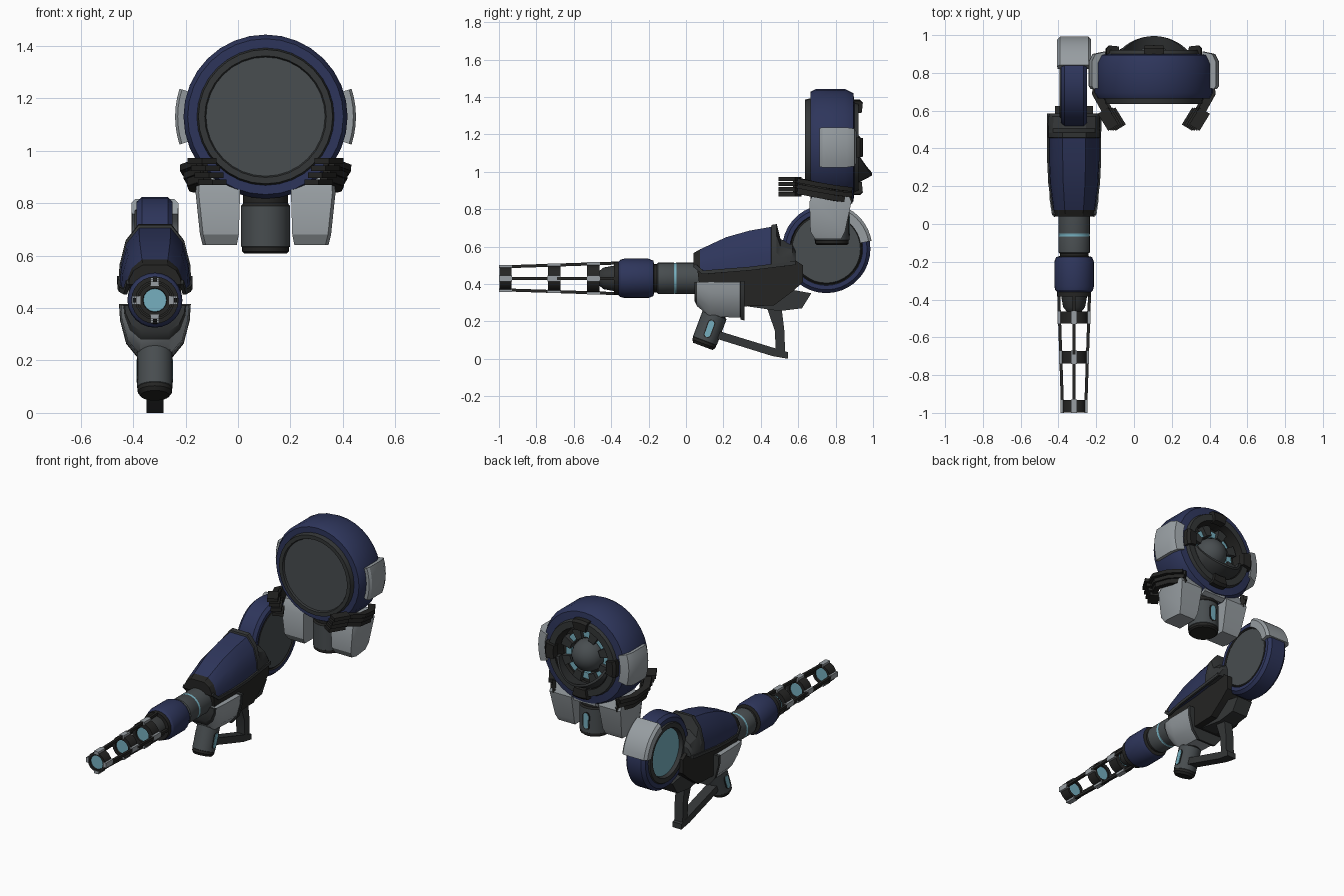
import bpy, bmesh
from math import cos, sin, pi, radians
from mathutils import Vector, Matrix

if "Cube" in bpy.data.objects:
    bpy.data.objects.remove(bpy.data.objects["Cube"])

COLOURS = {
    "navy": (.027, .036, .105), "grey": (.065, .075, .08), "charcoal": (.034, .037, .038),
    "black": (.018, .018, .017), "light_grey": (.31, .34, .36), "cyan": (.18, .43, .52)}
MATS = {}
for key, rgb in COLOURS.items():
    m = bpy.data.materials.new(key)
    m.use_nodes = True
    m.diffuse_color = (*rgb, 1)
    m.node_tree.nodes["Principled BSDF"].inputs["Base Color"].default_value = (*rgb, 1)
    MATS[key] = m
made = []


def build(name, verts, faces, mats):
    """Mesh object from points, faces and one colour name per face."""
    bm = bmesh.new()
    vs = [bm.verts.new(v) for v in verts]
    names = list(dict.fromkeys(mats))
    for f, c in zip(faces, mats):
        bm.faces.new([vs[i] for i in f]).material_index = names.index(c)
    bmesh.ops.remove_doubles(bm, verts=bm.verts, dist=1e-5)
    bmesh.ops.recalc_face_normals(bm, faces=bm.faces)
    me = bpy.data.meshes.new(name)
    bm.to_mesh(me)
    bm.free()
    for c in names:
        me.materials.append(MATS[c])
    ob = bpy.data.objects.new(name, me)
    bpy.context.collection.objects.link(ob)
    made.append(ob)
    return ob


def place(axis, u, v, a):
    return {"X": (a, u, v), "Y": (u, a, v), "Z": (u, v, a)}[axis]


def lathe(name, prof, centre, axis, segs=32, arc=None):
    """Spin (radius, along, colour) points; an arc in degrees makes a closed, capped piece."""
    t0, t1 = (radians(a) for a in arc) if arc else (0, 2 * pi)
    n, rows = len(prof), segs + 1 if arc else segs
    verts = []
    for i in range(rows):
        t = t0 + (t1 - t0) * i / segs
        verts += [Vector(place(axis, r * cos(t), r * sin(t), a)) + Vector(centre) for r, a, _ in prof]
    faces, mats = [], []
    for i in range(segs):
        j = (i + 1) % rows
        for k in range(n if arc else n - 1):
            l = (k + 1) % n
            faces.append((i * n + k, i * n + l, j * n + l, j * n + k))
            mats.append(prof[k][2])
    if arc:
        faces += [tuple(range(n)), tuple(range(segs * n, segs * n + n))]
        mats += [prof[0][2]] * 2
    return build(name, verts, faces, mats)


def loft(name, sections, mats):
    """Join equal rings of points; one colour per span."""
    n = len(sections[0])
    verts = [p for s in sections for p in s]
    faces = [tuple(range(n)), tuple(range(len(verts) - n, len(verts)))]
    cols = [mats[0], mats[-1]]
    for i, c in enumerate(mats):
        for k in range(n):
            l = (k + 1) % n
            faces.append((i * n + k, i * n + l, i * n + n + l, i * n + n + k))
            cols.append(c)
    return build(name, verts, faces, cols)


def prism(name, pts, a0, a1, mat, axis="X"):
    return loft(name, [[place(axis, u, v, a) for u, v in pts] for a in (a0, a1)], [mat])


def capsule(u, v, r, half, tilt=0):
    pts = [(r * cos(i * pi / 6), r * sin(i * pi / 6) + (half if i <= 6 else -half)) for i in range(13)]
    c, s = cos(tilt), sin(tilt)
    return [(u + c * a + s * b, v - s * a + c * b) for a, b in pts]


def sweep(name, path, w, h, mat):
    """Rectangular strip along a path, w sideways and h vertical half sizes."""
    secs = []
    for i, p in enumerate(path):
        d = Vector(path[min(i + 1, len(path) - 1)]) - Vector(path[max(i - 1, 0)])
        side = d.cross(Vector((0, 0, 1))).normalized()
        up = side.cross(d).normalized()
        secs.append([Vector(p) + side * a * w + up * b * h for a, b in ((-1, -1), (1, -1), (1, 1), (-1, 1))])
    return loft(name, secs, [mat] * (len(path) - 1))


def shell(name, stations, mats):
    """Arched shell along y from (y, edge z, crown z, half width)."""
    arch = ((1, 0), (.97, .3), (.8, .72), (.45, 1))
    arch += tuple((-a, b) for a, b in reversed(arch))
    return loft(name, [[(GX + a * w, y, z0 + b * (z1 - z0)) for a, b in arch]
                       for y, z0, z1, w in stations], mats)


GX, GZ = -.317, .43

# Barrel
lathe("barrel", [(0, -.49, "charcoal"), (.03, -.475, "charcoal"), (.058, -.44, "charcoal"),
                 (.068, -.385, "black"), (.09, -.385, "black"), (.09, -.36, "navy"), (.1, -.35, "navy"),
                 (.105, -.33, "navy"), (.105, -.2, "navy"), (.095, -.175, "black"), (.076, -.17, "black"),
                 (.076, -.155, "grey"), (.084, -.15, "grey"), (.084, -.065, "cyan"),
                 (.082, -.06, "cyan"), (.084, -.05, "grey"), (.084, .07, "grey"), (0, .1, "grey")],
      (GX, 0, GZ), "Y", 24)

# Muzzle cage: rings, glowing cores, rods and clips
for y, r in ((-.965, .062), (-.705, .068), (-.495, .075)):
    lathe("cage_ring", [(0, y - .025, "cyan"), (.044, y - .025, "black"), (.046, y - .033, "black"),
                        (r, y - .033, "black"), (r, y + .033, "black"), (.046, y + .033, "black"),
                        (.044, y + .025, "cyan"), (0, y + .025, "cyan")], (GX, 0, GZ), "Y", 16)
for k in range(4):
    c, s = round(cos(k * pi / 2)), round(sin(k * pi / 2))
    sweep("cage_rod", [(GX + c * r, y, GZ + s * r) for y, r in ((-.99, .061), (-.36, .082))], .008, .008, "black")
    for y, r in ((-.965, .063), (-.705, .07), (-.495, .078)):
        sweep("cage_clip", [(GX + c * r, y + d, GZ + s * r) for d in (-.035, .035)],
              .009 if c else .016, .016 if c else .009, "light_grey")

# Main body
shell("upper_cover", [(.04, .49, .565, .1), (.075, .468, .585, .11), (.215, .475, .65, .128),
                      (.34, .485, .685, .134), (.455, .5, .705, .134), (.458, .5, .716, .139),
                      (.485, .5, .72, .139), (.505, .5, .64, .139), (.57, .51, .61, .137), (.585, .51, .58, .13)],
      ["black"] + ["navy"] * 3 + ["charcoal"] * 5)
for s in (1, -1):
    sweep("cover_trim", [(GX + s * w, y, z) for y, z, w in
                         ((.045, .5, .102), (.09, .462, .113), (.215, .472, .13), (.34, .482, .136), (.585, .512, .137))],
          .007, .01, "charcoal")
prism("receiver", [(.06, .48), (.58, .53), (.625, .5), (.625, .41), (.57, .36), (.47, .285), (.3, .28), (.07, .4)],
      GX - .1, GX + .1, "black")
prism("receiver_keel", [(.32, .32), (.56, .37), (.67, .35), (.62, .27), (.5, .255), (.33, .28)],
      GX - .055, GX + .055, "charcoal")
shell("front_guard", [(.045, .41, .31, .115), (.06, .41, .28, .12), (.13, .412, .225, .13),
                      (.29, .41, .22, .132), (.292, .415, .21, .137), (.312, .415, .205, .137)],
      ["charcoal"] + ["light_grey"] * 2 + ["charcoal"] * 2)

# Fore grip with glowing slots
grip = lathe("fore_grip", [(0, -.1, "black"), (.055, -.1, "black"), (.066, -.085, "black"), (.066, -.07, "grey"),
                           (.068, -.068, "grey"), (.068, .08, "black"), (.06, .085, "black"), (.06, .12, "black"),
                           (0, .12, "black")], (0, 0, 0), "Z", 20)
grip.matrix_world = Matrix.Translation((GX, .125, .16)) @ Matrix.Rotation(radians(-20.6), 4, "X")
for s in (1, -1):
    prism("grip_slot_frame", capsule(.125, .16, .022, .03, radians(20.6)), GX + s * .062, GX + s * .0675, "black")
    prism("grip_slot", capsule(.125, .16, .016, .03, radians(20.6)), GX + s * .063, GX + s * .07, "cyan")

# Trigger handle
prism("rear_handle", [(.43, .28), (.51, .28), (.525, .16), (.53, .04), (.48, .04), (.475, .15)],
      GX - .03, GX + .03, "charcoal")
prism("handle_bar", [(.17, .15), (.3, .11), (.545, .035), (.545, 0), (.46, .015), (.17, .105)],
      GX - .032, GX + .032, "charcoal")

# Rear drum: plain cap on one side, glowing recess on the other
lathe("rear_drum", [(0, .066, "grey"), (.182, .066, "black"), (.19, .058, "black"), (.195, .068, "navy"),
                    (.218, .068, "navy"), (.236, .05, "navy"), (.236, -.05, "navy"), (.218, -.07, "navy"),
                    (.19, -.07, "charcoal"), (.185, -.078, "charcoal"), (.155, -.078, "charcoal"),
                    (.148, -.055, "cyan"), (0, -.055, "cyan")], (GX, .75, .587), "X", 36)
lathe("drum_clamp", [(r, a, "light_grey") for r, a in
                     ((.185, .06), (.185, .088), (.23, .09), (.246, .075), (.246, -.075), (.23, -.09),
                      (.185, -.088), (.185, -.06))], (GX, .75, .587), "X", 8, (10, 68))

# Round pod
PX, PZ = .105, 1.13
lathe("pod_body", [(0, .648, "grey"), (.227, .648, "charcoal"), (.232, .636, "charcoal"), (.256, .636, "charcoal"),
                   (.262, .665, "navy"), (.297, .665, "navy"), (.313, .695, "navy"), (.313, .85, "navy"),
                   (.29, .895, "navy"), (.243, .9, "charcoal"), (.236, .922, "charcoal"), (.195, .922, "black"),
                   (.185, .84, "black"), (0, .83, "black")], (PX, 0, PZ), "Y", 32)
lathe("pod_core", [(.102 * sin(i * pi / 10), .845 - .102 * cos(i * pi / 10), "grey") for i in range(11)],
      (PX, 0, PZ), "Y", 24)
lathe("pod_glow_ring", [(.115, .835, "cyan"), (.115, .86, "cyan"), (.155, .86, "cyan"), (.155, .835, "cyan")],
      (PX, 0, PZ), "Y", 32)
for k in range(8):
    lathe("turbine_block", [(r, a, "charcoal") for r, a in ((.11, .84), (.11, .885), (.175, .885), (.175, .84))],
          (PX, 0, PZ), "Y", 2, (k * 45 + 12, k * 45 + 33))
for k in range(4):
    lathe("pod_ring_block", [(r, a, "black") for r, a in ((.185, .9), (.19, .94), (.24, .945), (.255, .93), (.255, .88))],
          (PX, 0, PZ), "Y", 4, (k * 90 - 12, k * 90 + 12))

# Obliquely cut lip under the core
lip = []
for i in range(17):
    t = radians(190 + i * 10)
    depth = max(0, min(1, (-sin(t) - .2) / .8))
    tip = .92 + .075 * depth
    lip.append([(PX + r * cos(t), y, PZ + r * sin(t)) for r, y in
                ((.19, .88), (.19, .92), (.18 - .03 * depth, tip), (.165 - .03 * depth, tip), (.17, .88))])
loft("pod_lip", lip, ["charcoal"] * 16)

# Pod side plates
for mid in (0, 180):
    lathe("pod_side_plate", [(r, a, "light_grey") for r, a in
                             ((.3, .72), (.335, .715), (.345, .73), (.345, .86), (.325, .9), (.27, .912), (.27, .88), (.3, .86))],
          (PX, 0, PZ), "Y", 6, (mid - 18, mid + 18))

# Ribbed arms and legs on both sides of the pod
for s in (1, -1):
    for k in (-1, 0, 1):
        path = [(.23, .88, .875), (.285, .8, .885), (.297, .69, .905), (.258, .62, .92), (.235, .58, .925)]
        sweep("arm_rib", [(PX + s * (x + .014 * k), y, z + .03 * k) for x, y, z in path], .016, .012, "black")
    sweep("arm_band", [(PX + s * (x - .006), y, z) for x, y, z in path], .01, .04, "black")
    for k in range(4):
        o = (k - 1.5)
        sweep("arm_claw", [(PX + s * (x + .013 * o), y, .92 + .027 * o) for x, y in ((.25, .6), (.195, .51))],
              .032, .011, "black")
    loft("pod_leg", [[(PX + s * x, y, z) for x, y in ((xi, y0), (xo, y0), (xo + .012, y0 + .03), (xo, y1), (xi, y1))]
                     for z, xi, xo, y0, y1 in ((.9, .1, .25, .69, .86), (.84, .097, .255, .66, .885),
                                               (.68, .102, .238, .665, .85), (.64, .11, .228, .69, .83))],
         ["light_grey"] * 3)

# Pod neck and canister
lathe("pod_canister", [(0, .608, "black"), (.08, .608, "black"), (.09, .616, "black"), (.09, .632, "grey"),
                       (.093, .634, "grey"), (.093, .79, "black"), (.085, .8, "black"), (.085, .87, "black"),
                       (0, .87, "black")], (PX, .78, 0), "Z", 24)
prism("canister_slot_frame", capsule(PX, .71, .025, .032), .865, .874, "black", "Y")
prism("canister_slot", capsule(PX, .71, .018, .032), .867, .876, "cyan", "Y")
prism("neck_plate", [(.82, .9), (.895, .895), (.89, .83), (.86, .815), (.82, .83)], PX - .08, PX + .08, "light_grey")

# Soft shading with sharp edges kept
bpy.ops.object.select_all(action="DESELECT")
for ob in made:
    ob.select_set(True)
bpy.context.view_layer.objects.active = made[0]
bpy.ops.object.shade_smooth_by_angle(angle=radians(30))
